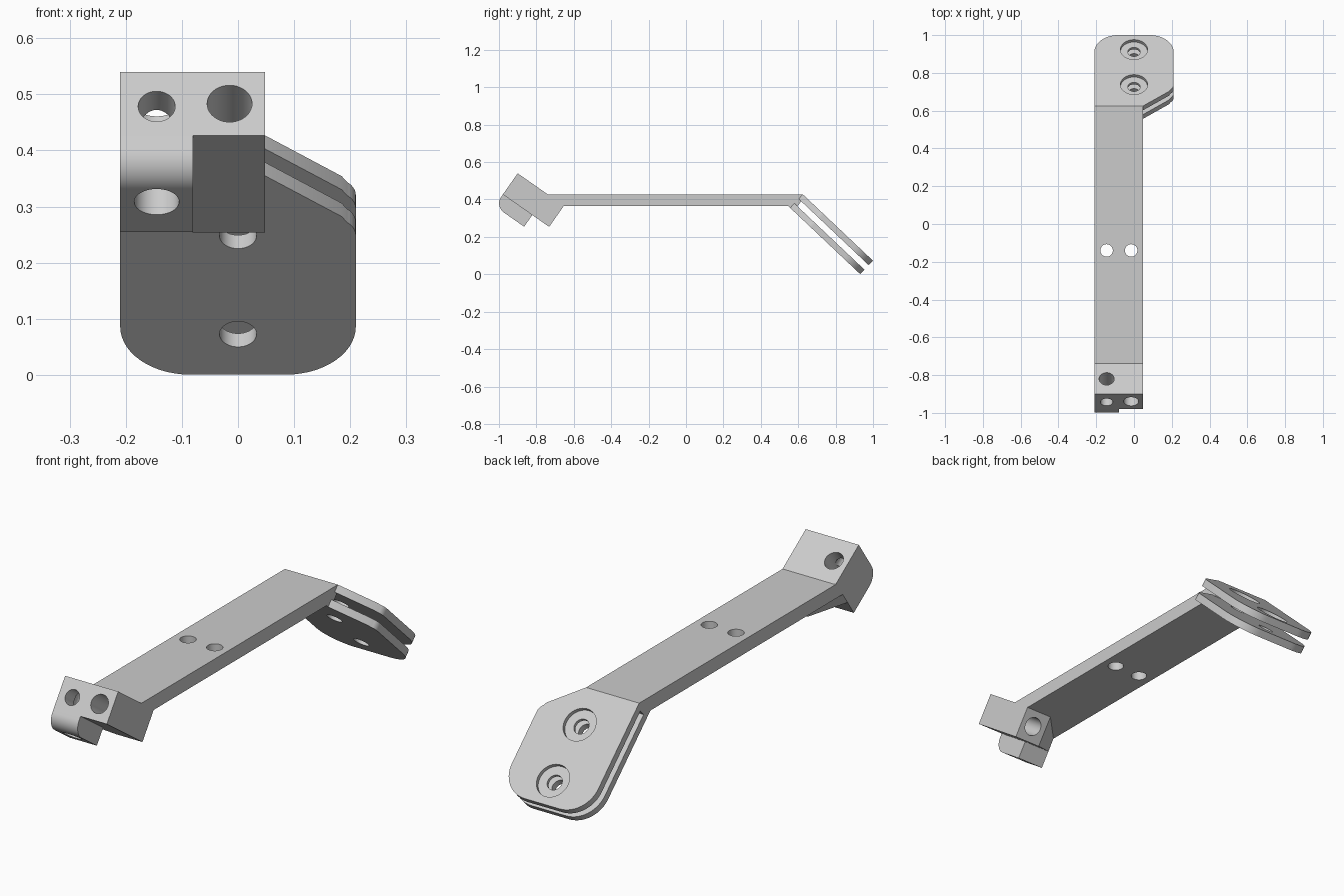
import bpy, bmesh, math
from mathutils import Vector

if "Cube" in bpy.data.objects:
    bpy.data.objects.remove(bpy.data.objects["Cube"])

grey = bpy.data.materials.new("light_grey")
grey.diffuse_color = (0.6, 0.6, 0.6, 1)
grey.use_nodes = True
grey.node_tree.nodes["Principled BSDF"].inputs["Base Color"].default_value = grey.diffuse_color

X = Vector((1, 0, 0))
Y = Vector((0, 1, 0))
Z = Vector((0, 0, 1))


def prism(name, pts, origin, u, v, w, d0, d1):
    """Extrude a 2D outline (axes u, v) from d0 to d1 along w."""
    bm = bmesh.new()
    base = Vector(origin)
    lo = [bm.verts.new(base + u * a + v * b + w * d0) for a, b in pts]
    hi = [bm.verts.new(base + u * a + v * b + w * d1) for a, b in pts]
    bm.faces.new(lo)
    bm.faces.new(hi)
    n = len(pts)
    for i in range(n):
        j = (i + 1) % n
        bm.faces.new((lo[i], lo[j], hi[j], hi[i]))
    bmesh.ops.recalc_face_normals(bm, faces=bm.faces)
    mesh = bpy.data.meshes.new(name)
    bm.to_mesh(mesh)
    bm.free()
    mesh.materials.append(grey)
    ob = bpy.data.objects.new(name, mesh)
    bpy.context.collection.objects.link(ob)
    return ob


def arc(cx, cy, r, a0, a1, n=14):
    return [(cx + r * math.cos(math.radians(a0 + (a1 - a0) * i / n)),
             cy + r * math.sin(math.radians(a0 + (a1 - a0) * i / n))) for i in range(n + 1)]


def hole(origin, u, v, w, a, b, r, d0, d1):
    return prism("hole_cutter", arc(a, b, r, 0, 360, 40)[:-1], origin, u, v, w, d0, d1)


def combine(target, tool, op):
    """Apply a boolean and discard the tool."""
    mod = target.modifiers.new("bool", 'BOOLEAN')
    mod.operation, mod.solver, mod.object = op, 'EXACT', tool
    dg = bpy.context.evaluated_depsgraph_get()
    dg.update()
    mesh = bpy.data.meshes.new_from_object(target.evaluated_get(dg))
    target.modifiers.clear()
    target.data = mesh
    bpy.data.objects.remove(tool)


# Tilted frames: clamp end (35 degrees) and mounting end (43.4 degrees)
ca, sa = math.cos(math.radians(35)), math.sin(math.radians(35))
CU, CN, CO = Vector((0, ca, -sa)), Vector((0, -sa, -ca)), (0, -0.90, 0.54)
cb, sb = math.cos(math.radians(43.4)), math.sin(math.radians(43.4))
PU, PN, PO = Vector((0, cb, -sb)), Vector((0, -sb, -cb)), (0, 0.625, 0.427)
T, L = 0.099, 0.516
LEFT, RIGHT = -0.21, 0.048


def on_plate(s, t):
    p = Vector(PO) + PU * s + PN * t
    return (p.y, p.z)


# Straight arm, with the short solid root of the bend
low = on_plate(0, T)
bottom_y = low[0] - (0.365 - low[1]) * cb / sb
arm = prism("bracket_arm", [(-0.745, 0.427), PO[1:], on_plate(0.02, 0), on_plate(0.02, T),
                            (bottom_y, 0.365), (-0.80, 0.365)],
            (0, 0, 0), Y, Z, X, LEFT, RIGHT)

# Clamp block with one chamfered back corner
block = prism("clamp_block", [(LEFT, 0), (RIGHT, 0), (RIGHT, 0.302), (-0.08, 0.302), (LEFT, 0.192)],
              CO, X, CU, CN, 0, 0.138)

# Rounded lug below the block
lug = prism("clamp_lug", [(0, 0.10), (0.192, 0.10), (0.192, 0.214)] + arc(0.06, 0.154, 0.06, 90, 180),
            CO, CU, CN, X, LEFT, -0.08)

# Two parallel mounting plates
outline = ([(LEFT, 0), (RIGHT, 0), (0.185, 0.106)] + arc(0.165, 0.155, 0.045, -50, 0, 6)
           + arc(0.085, L - 0.125, 0.125, 0, 90) + arc(-0.085, L - 0.125, 0.125, 90, 180))
plates = [prism("mounting_plate", outline, PO, X, PU, PN, a, b)
          for a, b in ((0, T / 3), (2 * T / 3, T))]

for part in [block, lug] + plates:
    combine(arm, part, 'UNION')

# Holes: arm pair, clamp bores, plate bolts with counterbores
cuts = [hole((0, 0, 0), X, Y, Z, x, -0.14, 0.033, 0.3, 0.5) for x in (-0.145, -0.015)]
cuts.append(hole(CO, X, CU, CN, -0.145, 0.098, 0.04, -0.05, 0.3))
cuts.append(hole(CO, X, CN, CU, -0.145, 0.075, 0.033, -0.05, 0.10))
cuts.append(hole(CO, X, CN, CU, -0.015, 0.069, 0.04, -0.05, 0.36))
for s in (0.156, 0.411):
    cuts.append(hole(PO, X, PU, PN, 0, s, 0.033, -0.05, 0.15))
    cuts.append(hole(PO, X, PU, PN, 0, s, 0.072, -0.05, 0.018))
for c in cuts:
    combine(arm, c, 'DIFFERENCE')

arm.name = "bracket"
bpy.context.view_layer.objects.active = arm
arm.select_set(True)
bpy.ops.object.shade_smooth_by_angle(angle=math.radians(25))
